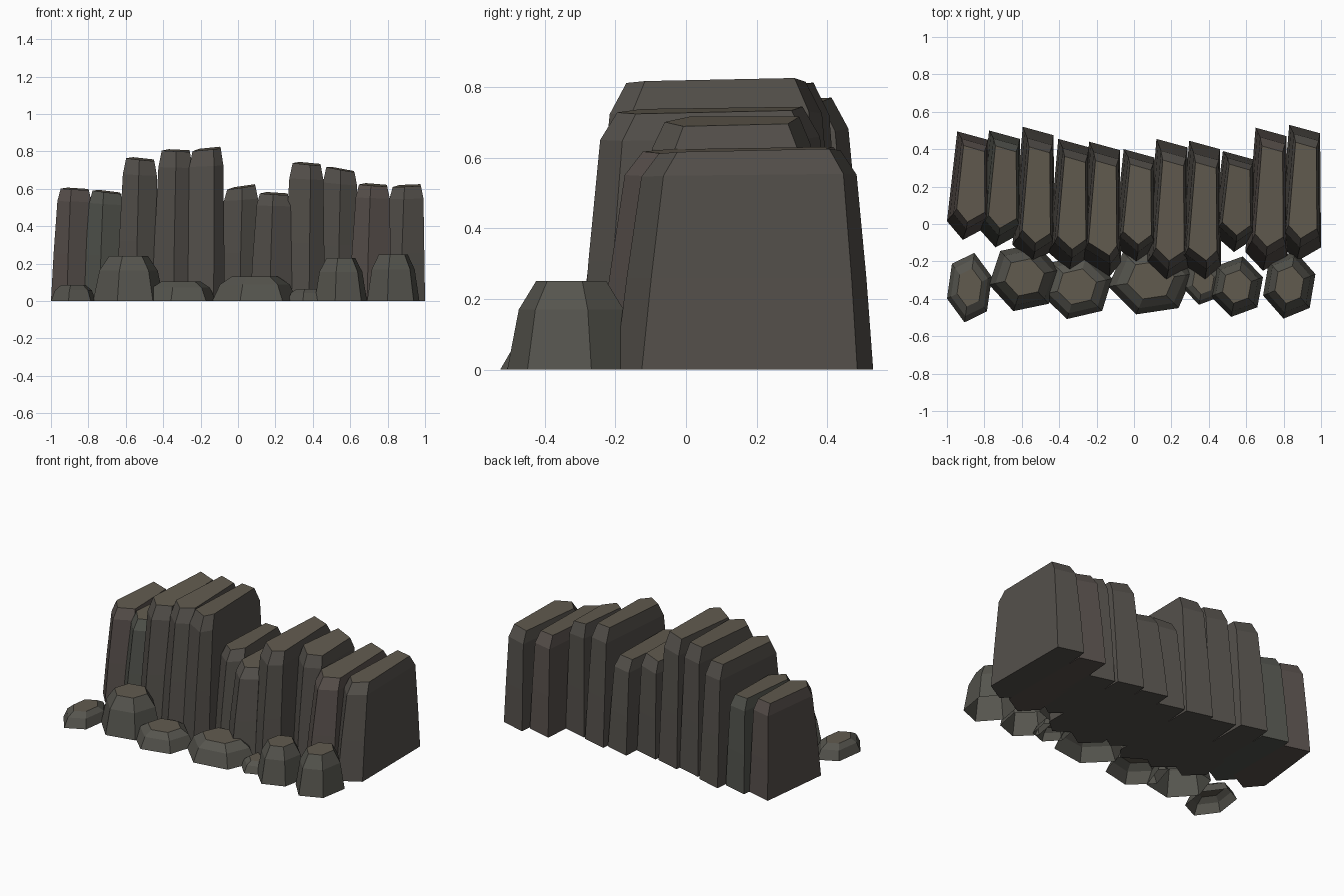
import bpy, bmesh
from math import cos, sin, radians

if "Cube" in bpy.data.objects:
    bpy.data.objects.remove(bpy.data.objects["Cube"])


def material(name, rgb):
    m = bpy.data.materials.new(name)
    m.diffuse_color = (*rgb, 1)
    m.use_nodes = True
    m.node_tree.nodes["Principled BSDF"].inputs["Base Color"].default_value = m.diffuse_color
    return m


STONE = material("stone", (0.088, 0.08, 0.07))
RED = material("red_stone", (0.095, 0.078, 0.07))
GREEN = material("green_stone", (0.083, 0.086, 0.073))
ROCK = material("boulder_stone", (0.092, 0.09, 0.076))
TOP = material("weathered_top", (0.12, 0.104, 0.078))


def loft(name, rings, mat, bottom=True):
    """Faceted solid through stacked rings of equal length."""
    bm = bmesh.new()
    loops = [[bm.verts.new(p) for p in r] for r in rings]
    n = len(loops[0])
    for a, b in zip(loops, loops[1:]):
        for i in range(n):
            j = (i + 1) % n
            bm.faces.new((a[i], a[j], b[j], b[i]))
    if bottom:
        bm.faces.new(loops[0][::-1])
    bm.faces.new(loops[-1]).material_index = 1
    me = bpy.data.meshes.new(name)
    bm.to_mesh(me)
    bm.free()
    me.materials.append(mat)
    me.materials.append(TOP)
    ob = bpy.data.objects.new(name, me)
    bpy.context.collection.objects.link(ob)


def slab(i, x, back, front, tip, h, tilt, lean_y, mat):
    # five-sided footprint: pointed front, slanted back
    foot = [(x - .055, front + .10), (x + tip, front), (x + .17, front + .075),
            (x + .165, back - .045), (x, back)]
    cx, cy = x + .0575, (front + back) / 2
    # height fraction, x scale, y scale, lean, share of tilt
    levels = [(0, 1, 1, 0, 0), (.42, .92, .93, .005, 0),
              (.89, .81, .835, .013, .6), (1, .67, .705, .015, 1)]
    rings = []
    for f, sx, sy, lean, t in levels:
        rings.append([(cx + lean + (px - cx) * sx, cy + lean_y * f + (py - cy) * sy,
                       h * f + t * (tilt * (px - cx) + .015 * (py - cy)))
                      for px, py in foot])
    loft(f"cliff_slab_{i}", rings, mat)


# Row of upright slabs: x, back y, front y, tip offset, height, tilt, y lean, material
slabs = [
    (-.945, .495, -.085, .03, .60, -.04, .01, RED),
    (-.775, .50, -.125, .035, .585, -.08, .01, GREEN),
    (-.595, .52, -.21, .05, .76, -.07, .0, STONE),
    (-.405, .455, -.25, .06, .805, -.03, .01, STONE),
    (-.24, .44, -.28, .11, .813, .07, .005, STONE),
    (-.055, .40, -.21, .065, .61, .10, .01, STONE),
    (.12, .455, -.31, .05, .575, -.04, .0, STONE),
    (.295, .445, -.30, .085, .735, -.06, -.005, STONE),
    (.475, .39, -.15, .06, .705, -.12, .01, STONE),
    (.65, .515, -.25, .04, .622, -.05, .015, RED),
    (.83, .53, -.20, .04, .617, .03, .015, STONE),
]
for i, s in enumerate(slabs, 1):
    slab(i, *s)

# Boulders at the foot: centre x, y, half width, half depth, height, turn
boulders = [
    (-.88, -.34, .12, .19, .085, 18), (-.585, -.285, .185, .19, .24, 12),
    (-.305, -.335, .185, .18, .105, 14), (.09, -.30, .22, .195, .13, 10),
    (.37, -.305, .105, .13, .065, 18), (.55, -.335, .14, .165, .23, 18),
    (.83, -.325, .14, .185, .25, 18),
]
for i, (x, y, a, b, h, turn) in enumerate(boulders, 1):
    angles = [radians(turn + 60 * k) for k in range(6)]
    rings = [[(x + 1.05 * a * s * cos(t), y + b * s * sin(t), h * f) for t in angles]
             for f, s in ((0, 1), (.68, .82), (1, .55))]
    loft(f"boulder_{i}", rings, ROCK, bottom=False)
